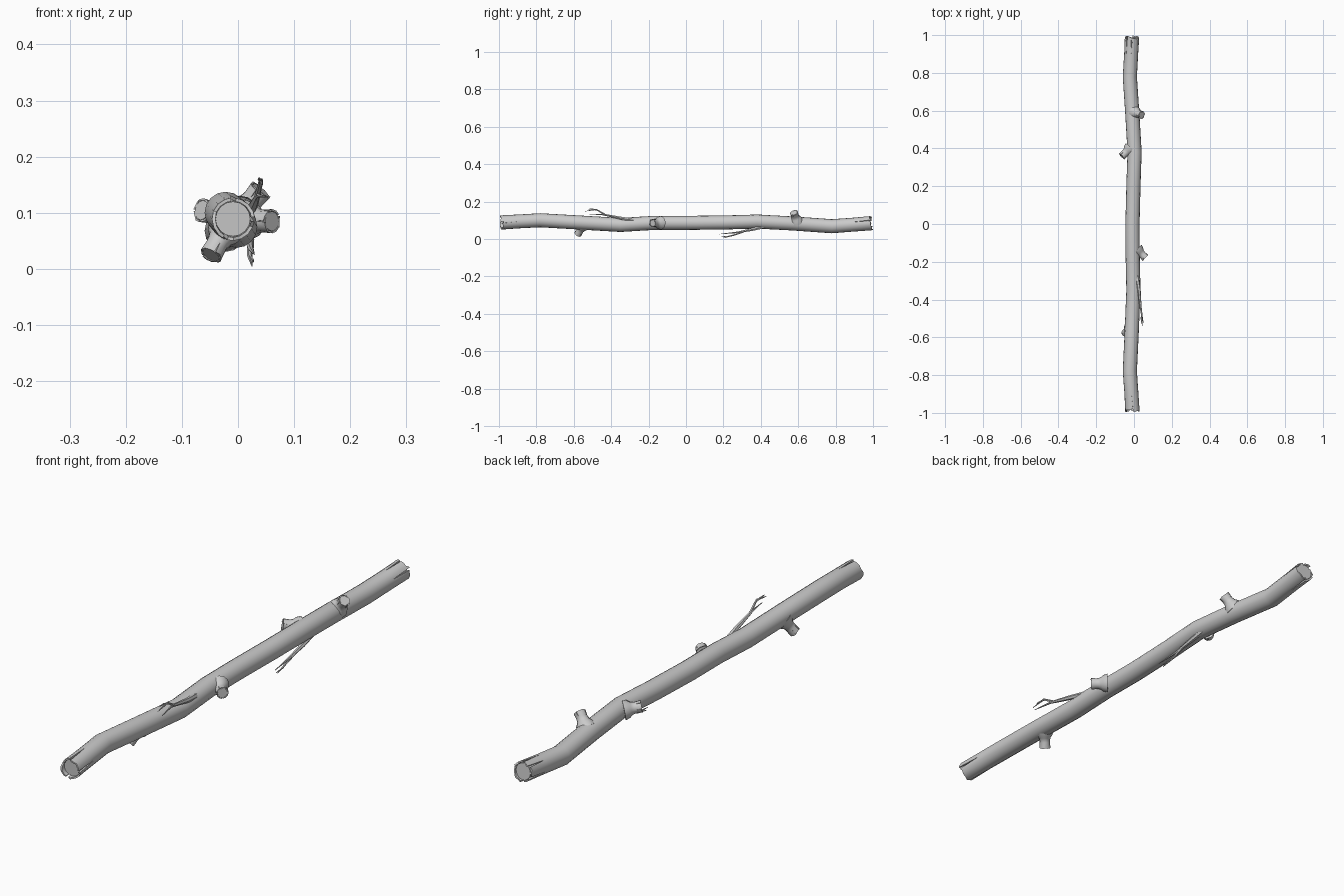
import bpy, bmesh, math, random
from mathutils import Vector

if "Cube" in bpy.data.objects:
    bpy.data.objects.remove(bpy.data.objects["Cube"])

random.seed(4)


def finish(name, bm, angle=40):
    bmesh.ops.recalc_face_normals(bm, faces=bm.faces)
    me = bpy.data.meshes.new(name)
    bm.to_mesh(me)
    bm.free()
    ob = bpy.data.objects.new(name, me)
    bpy.context.collection.objects.link(ob)
    bpy.ops.object.select_all(action='DESELECT')
    ob.select_set(True)
    bpy.context.view_layer.objects.active = ob
    bpy.ops.object.shade_smooth_by_angle(angle=math.radians(angle))
    return ob


def frame(t):
    """Side and up vectors perpendicular to a tangent."""
    ref = Vector((0, 0, 1)) if abs(t.z) < 0.9 else Vector((0, 1, 0))
    u = ref.cross(t).normalized()
    return u, t.cross(u).normalized()


def point(c, f, r, a):
    return c + r * (math.cos(a) * f[0] + math.sin(a) * f[1])


def split_end(bm, ring, c, tip, f, r, slits, recess, jag, gap):
    """Bark strips separated by slits around a recessed flat core."""
    n = len(ring)
    ang = [2 * math.pi * i / n for i in range(n)]
    t = (tip - c).normalized()
    core0 = [bm.verts.new(point(c, f, r * 0.84, a)) for a in ang]
    core1 = [bm.verts.new(point(tip - t * recess, f, r * 0.84, a)) for a in ang]
    for i in range(n):
        j = (i + 1) % n
        bm.faces.new((core0[i], core0[j], core1[j], core1[i]))
    bm.faces.new(core1)
    for k, s in enumerate(slits):
        e = slits[(k + 1) % len(slits)]
        count = (e - s) % n or n
        rows = []
        for i in range(count + 1):
            idx = (s + i) % n
            a = ang[idx] + (gap if i == 0 else -gap if i == count else 0)
            end = tip - t * random.uniform(0, jag)
            rows.append((ring[idx], bm.verts.new(point(end, f, r * 1.03, a)),
                         bm.verts.new(point(end, f, r * 0.87, a)), core0[idx]))
        for p, q in zip(rows, rows[1:]):
            for m in range(3):
                bm.faces.new((p[m], q[m], q[m + 1], p[m + 1]))
        bm.faces.new(rows[0])
        bm.faces.new(rows[-1][::-1])


def tube(bm, pts, radii, n, start=None, end=None):
    """Swept tube; start/end hold options for a splintered end."""
    pts = [Vector(p) for p in pts]
    last = len(pts) - 1
    frames, rings = [], []
    for i, p in enumerate(pts):
        f = frame((pts[min(i + 1, last)] - pts[max(i - 1, 0)]).normalized())
        frames.append(f)
        rings.append([bm.verts.new(point(p, f, radii[i], 2 * math.pi * k / n)) for k in range(n)])
    lo, hi = (1 if start else 0), (last - 1 if end else last)
    for i in range(lo, hi):
        for k in range(n):
            j = (k + 1) % n
            bm.faces.new((rings[i][k], rings[i][j], rings[i + 1][j], rings[i + 1][k]))
    for opt, base, tip in ((start, 1, 0), (end, last - 1, last)):
        if opt:
            bmesh.ops.delete(bm, geom=rings[tip], context='VERTS')
            split_end(bm, rings[base], pts[base], pts[tip], frames[base], radii[tip], **opt)
        else:
            bm.faces.new(rings[tip])


# main branch, split at both ends
path = [(-0.008, -0.995, 0.088), (-0.014, -0.89, 0.094), (-0.022, -0.78, 0.1),
        (-0.012, -0.57, 0.088), (-0.003, -0.35, 0.075), (-0.007, -0.17, 0.086),
        (-0.008, 0, 0.086), (-0.003, 0.2, 0.088), (0.003, 0.38, 0.093), (-0.008, 0.57, 0.083),
        (-0.022, 0.78, 0.068), (-0.015, 0.9, 0.077), (-0.01, 0.998, 0.085)]
radii = [0.037] * 2 + [0.0375] * 9 + [0.037] * 2
bm = bmesh.new()
tube(bm, path, radii, 16,
     start=dict(slits=[4, 8, 13], recess=0.018, jag=0.016, gap=0.12),
     end=dict(slits=[2, 4, 7, 12, 15], recess=0.012, jag=0.016, gap=0.1))
finish("main_branch", bm)

# broken side stubs with flared roots: start, tip, tip radius
stubs = [((0.003, -0.125, 0.086), (0.062, -0.18, 0.085), 0.021),
         ((-0.008, 0.41, 0.092), (-0.066, 0.357, 0.105), 0.021),
         ((-0.008, 0.595, 0.082), (0.042, 0.577, 0.142), 0.021),
         ((-0.012, -0.54, 0.089), (-0.049, -0.58, 0.023), 0.02)]
for i, (a, b, r) in enumerate(stubs):
    a, b = Vector(a), Vector(b)
    ts = (0.2, 0.42, 0.52, 0.64, 0.72, 1.0)
    rs = (r * 1.75, r * 1.45, r * 1.12, r * 0.98, r * 0.96, r)
    bm = bmesh.new()
    tube(bm, [a.lerp(b, t) for t in ts], rs, 12,
         end=dict(slits=[1, 4, 6, 9], recess=0.002, jag=0.004, gap=0.07))
    finish(f"broken_stub_{i + 1}", bm)

# thin forked twigs
twigs = {
    "upper_twig": [
        ([(0.014, -0.27, 0.098), (0.026, -0.34, 0.11), (0.034, -0.43, 0.128),
          (0.041, -0.48, 0.158), (0.043, -0.54, 0.148)], (0.011, 0.009, 0.0055, 0.004, 0.001)),
        ([(0.03, -0.38, 0.117), (0.036, -0.45, 0.131), (0.05, -0.525, 0.128)],
         (0.006, 0.004, 0.001)),
        ([(0.041, -0.475, 0.154), (0.038, -0.5, 0.16), (0.04, -0.525, 0.16)],
         (0.0035, 0.003, 0.001))],
    "lower_twig": [
        ([(0.014, 0.43, 0.07), (0.02, 0.36, 0.052), (0.023, 0.28, 0.036),
          (0.029, 0.18, 0.026)], (0.011, 0.009, 0.005, 0.001)),
        ([(0.022, 0.31, 0.041), (0.021, 0.26, 0.022), (0.025, 0.2, 0.005)],
         (0.006, 0.0045, 0.001)),
        ([(0.021, 0.26, 0.022), (0.026, 0.23, 0.015), (0.027, 0.19, 0.012)],
         (0.004, 0.003, 0.001))],
}
for name, parts in twigs.items():
    bm = bmesh.new()
    for pts, rs in parts:
        tube(bm, pts, rs, 6)
    finish(name, bm, 50)
